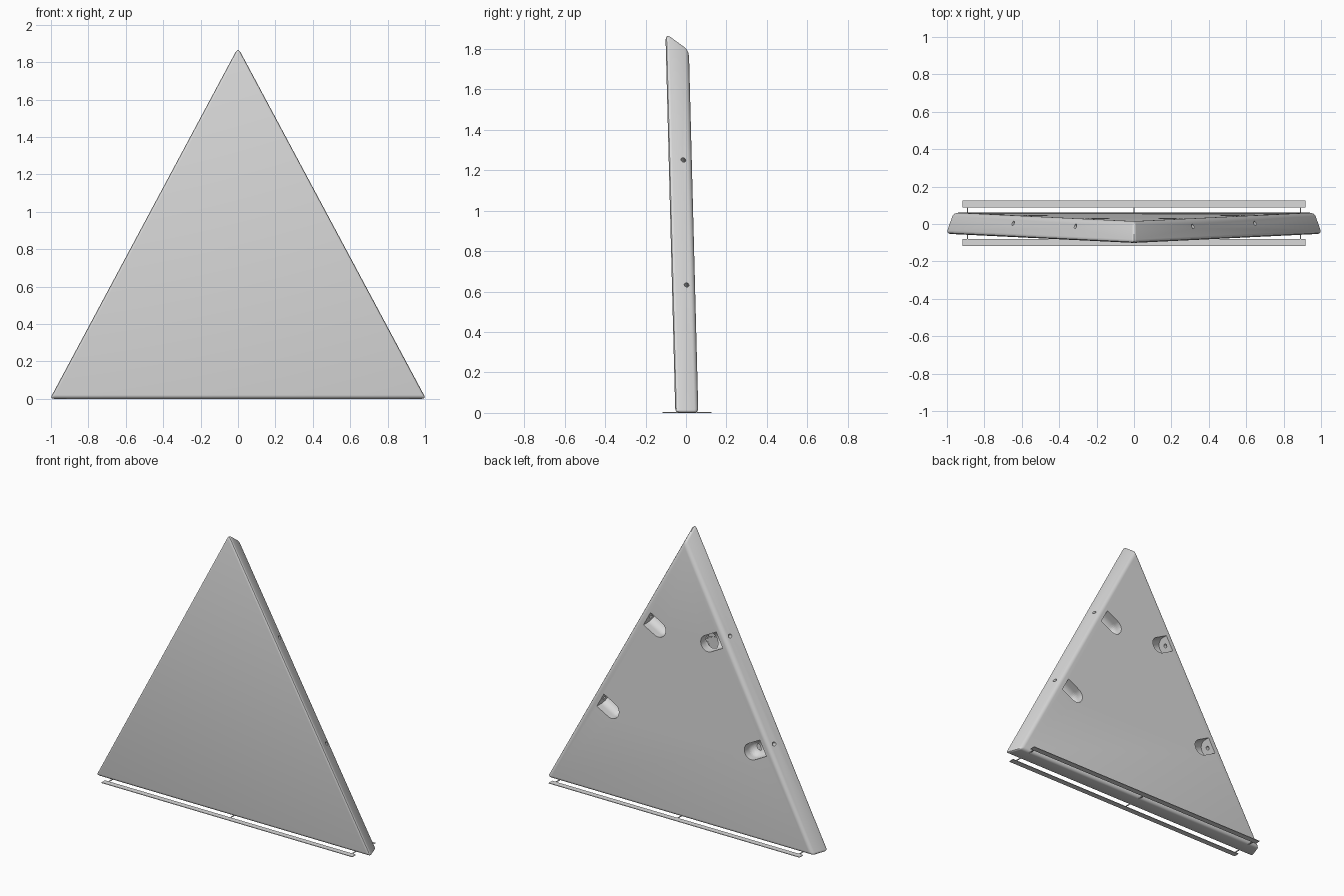
import bpy, bmesh, math
from mathutils import Vector, Matrix

cube = bpy.data.objects.get("Cube")
if cube:
    bpy.data.objects.remove(cube, do_unlink=True)

grey = bpy.data.materials.new("plain grey")
grey.use_nodes = True
grey.diffuse_color = (0.7, 0.7, 0.7, 1)
grey.node_tree.nodes["Principled BSDF"].inputs["Base Color"].default_value = (0.7, 0.7, 0.7, 1)

LEAN = 0.026  # the panel leans forward this much per unit of height


def make_object(name, bm):
    bmesh.ops.recalc_face_normals(bm, faces=bm.faces[:])
    mesh = bpy.data.meshes.new(name)
    bm.to_mesh(mesh)
    bm.free()
    mesh.materials.append(grey)
    obj = bpy.data.objects.new(name, mesh)
    bpy.context.collection.objects.link(obj)
    return obj


def box(name, x, y, z):
    """Box from (min, max) pairs."""
    bm = bmesh.new()
    centre = Vector((sum(x) / 2, sum(y) / 2, sum(z) / 2))
    size = Vector((x[1] - x[0], y[1] - y[0], z[1] - z[0]))
    bmesh.ops.create_cube(bm, size=1, matrix=Matrix.Translation(centre) @ Matrix.Diagonal(size).to_4x4())
    return make_object(name, bm)


# Triangular panel: larger front face, smaller back face, rounded edges
bm = bmesh.new()
rings = []
for half_width, height, y in ((1.011, 1.89, -0.053), (0.972, 1.805, 0.061)):
    corners = ((-half_width, 0), (half_width, 0), (0, height))
    rings.append([bm.verts.new((x, y - LEAN * z, z)) for x, z in corners])
front, back = rings
bm.faces.new(front)
bm.faces.new(back[::-1])
for i in range(3):
    j = (i + 1) % 3
    bm.faces.new((front[j], front[i], back[i], back[j]))
bmesh.ops.recalc_face_normals(bm, faces=bm.faces[:])
bmesh.ops.bevel(bm, geom=bm.edges[:], offset=0.02, segments=4, profile=0.5,
                affect='EDGES', clamp_overlap=True)
panel = make_object("triangular_panel", bm)

# Screw pockets in the back, each with a bolt hole through the slanted side
cutters = []
for side in (-1, 1):
    for x, y, z in ((0.32, -0.013, 1.255), (0.65, 0.003, 0.635)):
        start = Vector((side * x, y, z))
        inward = Vector((-side * 0.88, 0.47 * LEAN, -0.47)).normalized()
        outward = Vector((0, 1, LEAN)).normalized()
        along = inward.cross(outward)
        frame = Matrix((along, outward, inward)).transposed().to_4x4()

        # Pocket: flat outer wall, round floor and round inner end
        bm = bmesh.new()
        bmesh.ops.create_circle(bm, segments=32, radius=0.053,
                                matrix=Matrix.Translation(start + inward * 0.062) @ frame)
        bmesh.ops.create_uvsphere(bm, u_segments=32, v_segments=16, radius=0.053,
                                  matrix=Matrix.Translation(start + inward * 0.157) @ frame)
        for v in [v.co.copy() for v in bm.verts]:
            bm.verts.new(v + outward * 0.12)
        hull = bmesh.ops.convex_hull(bm, input=bm.verts[:])
        bmesh.ops.delete(bm, geom=[v for v in bm.verts if not v.link_faces], context='VERTS')
        inside = [g for g in hull["geom_interior"] if g.is_valid and isinstance(g, bmesh.types.BMVert)]
        bmesh.ops.delete(bm, geom=inside, context='VERTS')
        cutters.append(make_object("pocket_cutter", bm))

        # Bolt hole
        bm = bmesh.new()
        bmesh.ops.create_cone(bm, cap_ends=True, segments=20, radius1=0.012, radius2=0.012, depth=0.13,
                              matrix=Matrix.Translation(start + inward * 0.03) @ frame)
        cutters.append(make_object("hole_cutter", bm))

bpy.context.view_layer.objects.active = panel
for cutter in cutters:
    cutter.hide_render = True
    cut = panel.modifiers.new("cut", 'BOOLEAN')
    cut.operation = 'DIFFERENCE'
    cut.solver = 'EXACT'
    cut.object = cutter
    bpy.ops.object.modifier_apply(modifier=cut.name)
for cutter in cutters:
    bpy.data.objects.remove(cutter, do_unlink=True)

bpy.ops.object.select_all(action='DESELECT')
panel.select_set(True)
bpy.ops.object.shade_smooth_by_angle(angle=math.radians(30))

# Thin floor strips before and behind the base, joined to it by narrow tabs
for name, strip_y, tab_y in (("front", (-0.117, -0.08), (-0.082, -0.03)),
                             ("back", (0.088, 0.125), (0.04, 0.09))):
    box(name + "_floor_strip", (-0.917, 0.917), strip_y, (0, 0.004))
    for x in (-0.89, 0, 0.89):
        box(name + "_strip_tab", (x - 0.003, x + 0.003), tab_y, (0, 0.004))
